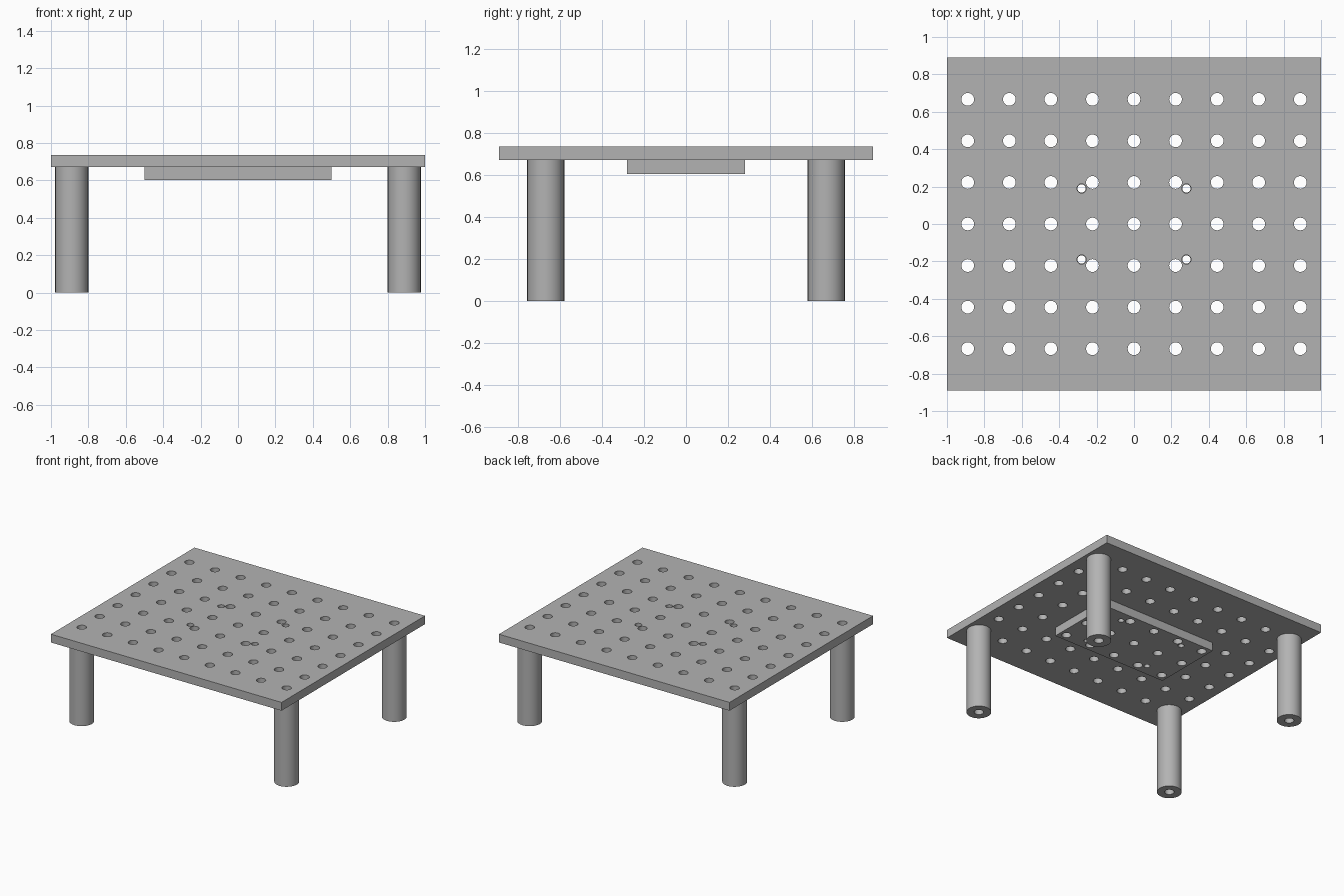
import bpy
import bmesh
import math
from mathutils import Matrix

default = bpy.data.objects.get("Cube")
if default:
    bpy.data.objects.remove(default, do_unlink=True)

PITCH = 2 / 9
TOP_Z, PLATE_Z, BLOCK_Z = 0.735, 0.67, 0.603
HOLE_R, LEG_R = 0.034, 0.0885

grey = bpy.data.materials.new("plain grey")
grey.use_nodes = True
colour = (0.45, 0.45, 0.45, 1)
grey.diffuse_color = colour
grey.node_tree.nodes["Principled BSDF"].inputs["Base Color"].default_value = colour


def make_object(name, bm):
    mesh = bpy.data.meshes.new(name)
    bm.to_mesh(mesh)
    bm.free()
    mesh.materials.append(grey)
    obj = bpy.data.objects.new(name, mesh)
    bpy.context.collection.objects.link(obj)
    return obj


def box(name, half_x, half_y, low, high):
    bm = bmesh.new()
    size = Matrix.Diagonal((2 * half_x, 2 * half_y, high - low, 1))
    bmesh.ops.create_cube(bm, size=1, matrix=Matrix.Translation((0, 0, (low + high) / 2)) @ size)
    return make_object(name, bm)


def cylinders(name, spots, low, high, sides):
    """One mesh of upright cylinders, each spot being x, y, radius."""
    bm = bmesh.new()
    for x, y, r in spots:
        bmesh.ops.create_cone(bm, cap_ends=True, segments=sides, radius1=r, radius2=r,
                              depth=high - low,
                              matrix=Matrix.Translation((x, y, (low + high) / 2)))
    return make_object(name, bm)


def drill(obj, spots):
    """Cut round holes right through an object."""
    cutter = cylinders("hole_cutter", spots, -0.1, 1, 24)
    cutter.hide_render = True
    mod = obj.modifiers.new("holes", "BOOLEAN")
    mod.operation = "DIFFERENCE"
    mod.solver = "EXACT"
    mod.object = cutter
    bpy.context.view_layer.objects.active = obj
    bpy.ops.object.modifier_apply(modifier=mod.name)
    bpy.data.objects.remove(cutter, do_unlink=True)


def finish(obj):
    bpy.ops.object.select_all(action="DESELECT")
    obj.select_set(True)
    bpy.context.view_layer.objects.active = obj
    bpy.ops.object.shade_smooth_by_angle(angle=math.radians(30))


def screw_holes(radius):
    return [(sx * 0.28, sy * 0.19, radius) for sx in (-1, 1) for sy in (-1, 1)]


# Perforated table top
grid = [(i * PITCH, j * PITCH, HOLE_R) for i in range(-4, 5) for j in range(-3, 4)]
top = box("table_top", 1, 4 * PITCH, PLATE_Z, TOP_Z)
drill(top, grid + screw_holes(0.025))
finish(top)

# Mounting block under the middle, sharing the holes above it
block = box("mounting_block", 0.5, 0.28, BLOCK_Z, PLATE_Z)
inner = [s for s in grid if abs(s[0]) < 0.5 and abs(s[1]) < 0.28]
drill(block, inner + screw_holes(0.022))
finish(block)

# Four hollow legs under the corner holes
for side, sx in (("right", -1), ("left", 1)):
    for end, sy in (("front", -1), ("back", 1)):
        x, y = sx * 4 * PITCH, sy * 3 * PITCH
        leg = cylinders(f"{end}_{side}_leg", [(x, y, LEG_R)], 0, PLATE_Z, 32)
        drill(leg, [(x, y, HOLE_R)])
        finish(leg)
